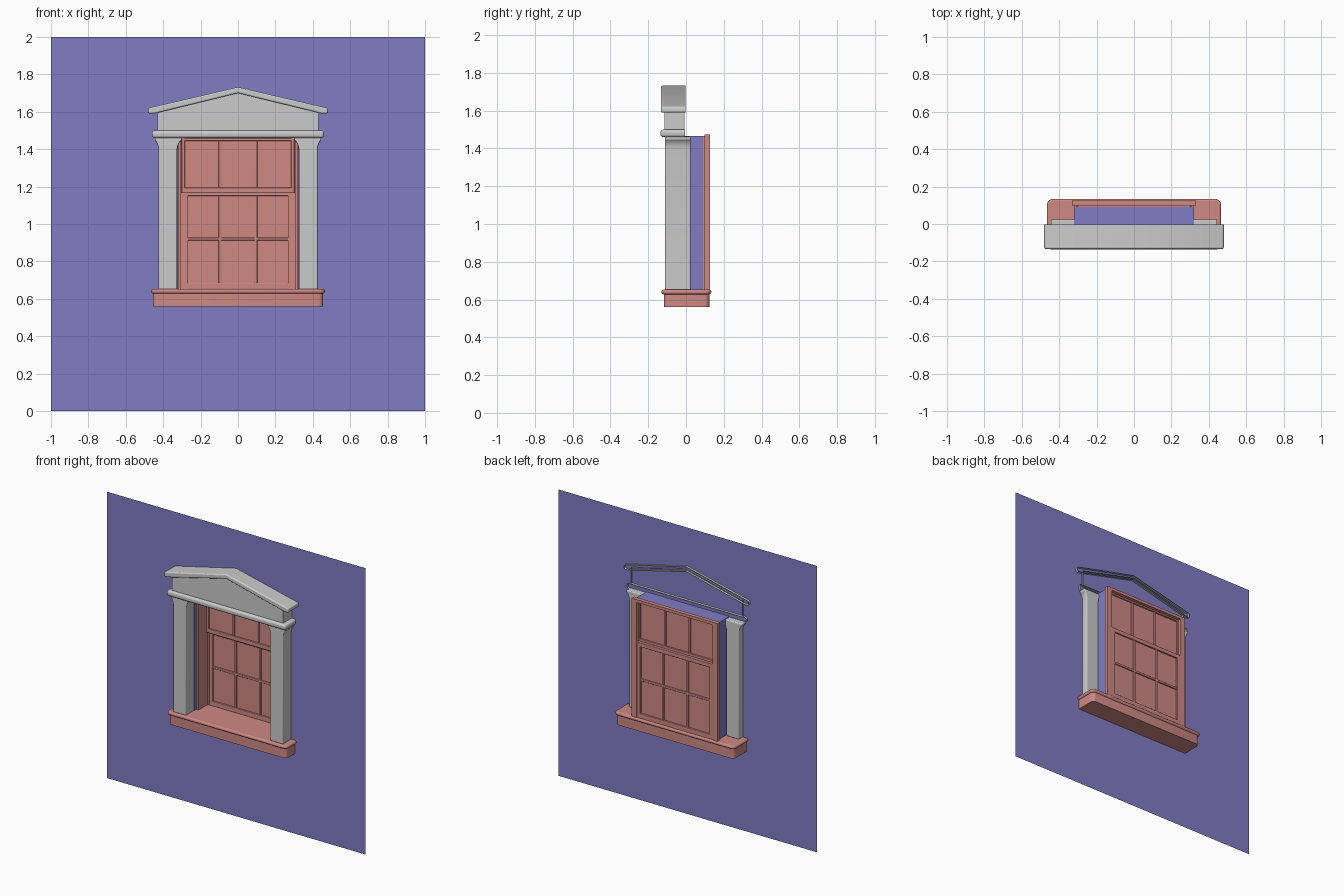
import bpy, bmesh

if "Cube" in bpy.data.objects:
    bpy.data.objects.remove(bpy.data.objects["Cube"])


def material(name, color):
    m = bpy.data.materials.new(name)
    m.diffuse_color = color
    m.use_nodes = True
    m.node_tree.nodes["Principled BSDF"].inputs["Base Color"].default_value = m.diffuse_color
    return m


BLUE = material("wall_blue", (0.22, 0.2, 0.55, 1))
PINK = material("window_pink", (0.62, 0.25, 0.23, 1))


def finish(name, bm, mat=None, bevel=0, segments=3):
    mesh = bpy.data.meshes.new(name)
    bm.to_mesh(mesh)
    bm.free()
    ob = bpy.data.objects.new(name, mesh)
    bpy.context.collection.objects.link(ob)
    if mat:
        mesh.materials.append(mat)
    if bevel:
        mod = ob.modifiers.new("soft_edges", 'BEVEL')
        mod.width, mod.segments, mod.limit_method = bevel, segments, 'ANGLE'
        mod.angle_limit = 0.7
    bpy.ops.object.select_all(action='DESELECT')
    ob.select_set(True)
    bpy.context.view_layer.objects.active = ob
    bpy.ops.object.shade_smooth_by_angle(angle=0.6)
    return ob


def prism(name, outline, y0, y1, mat=None, bevel=0, open_back=False, segments=3):
    """Extrude an x-z outline from y0 (front) to y1 (back)."""
    bm = bmesh.new()
    front = [bm.verts.new((x, y0, z)) for x, z in outline]
    back = [bm.verts.new((x, y1, z)) for x, z in outline]
    bm.faces.new(front)
    if not open_back:
        bm.faces.new(back[::-1])
    for i in range(len(outline)):
        j = (i + 1) % len(outline)
        bm.faces.new((front[j], front[i], back[i], back[j]))
    bmesh.ops.recalc_face_normals(bm, faces=bm.faces)
    return finish(name, bm, mat, bevel, segments)


def box(name, x0, x1, y0, y1, z0, z1, mat=None, bevel=0, open_back=False):
    return prism(name, [(x0, z0), (x1, z0), (x1, z1), (x0, z1)], y0, y1, mat, bevel, open_back)


# Wall sheet with an opening and reveals turned back
bm = bmesh.new()
rings = []
for hw, z0, z1, y in ((1, 0, 2, -0.02), (0.322, 0.64, 1.467, -0.02), (0.322, 0.64, 1.467, 0.09)):
    rings.append([bm.verts.new(p) for p in ((-hw, y, z0), (hw, y, z0), (hw, y, z1), (-hw, y, z1))])
for a, b in zip(rings, rings[1:]):
    for i in range(4):
        j = (i + 1) % 4
        bm.faces.new((a[i], a[j], b[j], b[i]))
finish("wall", bm, BLUE)


# Sill: block with rounded plan corners and a rounded top slab
def slab(name, hw, y0, y1, z0, z1, corner, edge):
    bm = bmesh.new()
    bmesh.ops.create_cube(bm, size=1)
    for v in bm.verts:
        v.co = (v.co.x * 2 * hw, (y0 + y1) / 2 + v.co.y * (y1 - y0), (z0 + z1) / 2 + v.co.z * (z1 - z0))
    uprights = [e for e in bm.edges if abs(e.verts[0].co.z - e.verts[1].co.z) > 0.001]
    bmesh.ops.bevel(bm, geom=uprights, offset=corner, segments=4, profile=0.5, affect='EDGES')
    finish(name, bm, PINK, edge)


slab("sill_block", 0.455, -0.117, 0.124, 0.56, 0.632, 0.025, 0)
slab("sill_top", 0.465, -0.13, 0.134, 0.628, 0.652, 0.03, 0.01)

# Pilasters flaring out below the cornice
for side, s in (("left", -1), ("right", 1)):
    column = [(0.325, 0.65), (0.425, 0.65), (0.425, 1.40), (0.428, 1.42), (0.437, 1.44), (0.445, 1.447),
              (0.445, 1.462), (0.302, 1.462), (0.302, 1.447), (0.311, 1.44), (0.321, 1.42), (0.325, 1.40)]
    prism(side + "_pilaster", [(s * x, z) for x, z in column], -0.112, 0.024, bevel=0.006)

# Cornice, tympanum and raking pediment moulding, open against the wall
box("cornice", -0.46, 0.46, -0.135, -0.005, 1.46, 1.5, bevel=0.014, open_back=True)
prism("tympanum", [(-0.43, 1.495), (0.43, 1.495), (0.43, 1.61), (0, 1.715), (-0.43, 1.61)],
      -0.115, -0.008, open_back=True)
prism("pediment_rake", [(-0.48, 1.59), (-0.45, 1.59), (0, 1.70), (0.45, 1.59), (0.48, 1.59),
                        (0.48, 1.62), (0, 1.732), (-0.48, 1.62)],
      -0.133, -0.003, bevel=0.008, open_back=True)

# Fixed window frame: jambs, thin linings and head
for side, s in (("left", -1), ("right", 1)):
    xs = sorted((s * 0.293, s * 0.332))
    box(side + "_jamb", *xs, 0.098, 0.126, 0.65, 1.475, PINK)
    xs = sorted((s * 0.306, s * 0.318))
    box(side + "_lining", *xs, 0.0, 0.1, 0.65, 1.465, PINK)
box("frame_head", -0.332, 0.332, 0.098, 0.126, 1.455, 1.475, PINK)


# Sashes: stiles, rails, glazing bars and a thin pane
def sash(name, hw, y, z0, z1, stile, bottom, top, bars):
    y0, y1 = y - 0.011, y + 0.011
    box(name + "_left_stile", -hw, -hw + stile, y0, y1, z0, z1, PINK, 0.003)
    box(name + "_right_stile", hw - stile, hw, y0, y1, z0, z1, PINK, 0.003)
    box(name + "_bottom_rail", -hw, hw, y0, y1, z0, z0 + bottom, PINK, 0.004)
    box(name + "_top_rail", -hw, hw, y0, y1, z1 - top, z1, PINK, 0.004)
    for x in (-0.095, 0.095):
        box(name + "_upright_bar", x - 0.008, x + 0.008, y - 0.009, y + 0.009, z0, z1, PINK, 0.004)
    for z in bars:
        box(name + "_cross_bar", -hw, hw, y - 0.009, y + 0.009, z - 0.008, z + 0.008, PINK, 0.004)
    box(name + "_glass", -hw, hw, y - 0.001, y + 0.001, z0, z1, PINK)


sash("upper_sash", 0.302, 0.092, 1.165, 1.46, 0.018, 0.03, 0.016, [])
sash("lower_sash", 0.296, 0.113, 0.65, 1.18, 0.03, 0.035, 0.03, [0.92])
